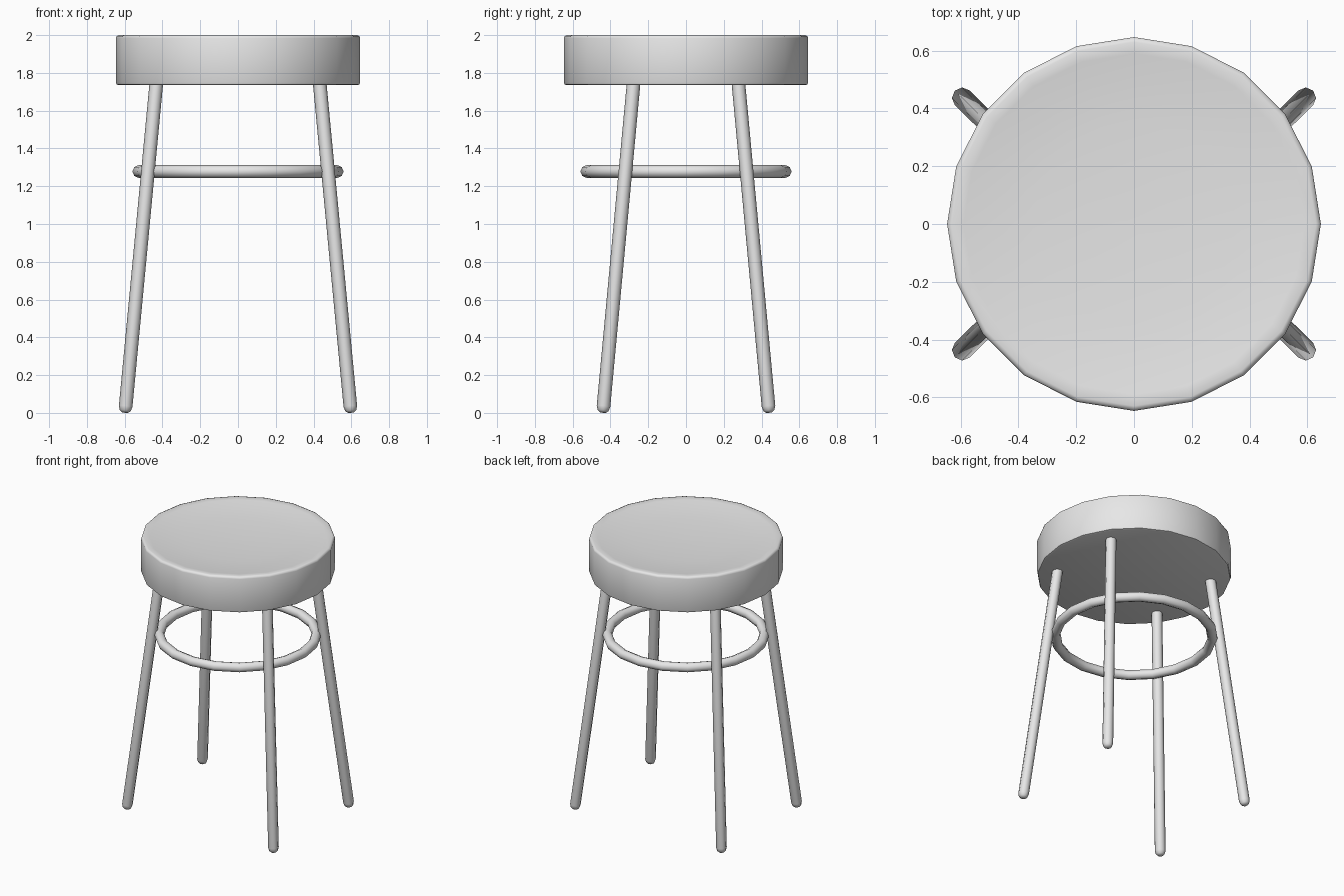
import bpy
from math import sin, cos, tau, radians
from mathutils import Vector

if "Cube" in bpy.data.objects:
    bpy.data.objects.remove(bpy.data.objects["Cube"], do_unlink=True)

grey = bpy.data.materials.new("light_grey")
grey.use_nodes = True
colour = (0.8, 0.8, 0.8, 1)
grey.diffuse_color = colour
grey.node_tree.nodes["Principled BSDF"].inputs["Base Color"].default_value = colour


def finish(obj, name, angle):
    obj.name = name
    obj.data.materials.clear()
    obj.data.materials.append(grey)
    bpy.ops.object.select_all(action="DESELECT")
    obj.select_set(True)
    bpy.context.view_layer.objects.active = obj
    bpy.ops.object.shade_smooth_by_angle(angle=radians(angle))


def lathe(name, profile, sides, angle=40):
    """Revolve (radius, height) points, listed bottom to top, around z."""
    verts, faces = [], []
    for r, z in profile:
        verts += [(r * cos(tau * i / sides), r * sin(tau * i / sides), z)
                  for i in range(sides)]
    for row in range(len(profile) - 1):
        a, b = row * sides, (row + 1) * sides
        for i in range(sides):
            j = (i + 1) % sides
            faces.append((a + i, a + j, b + j, b + i))
    faces.append(tuple(reversed(range(sides))))
    faces.append(tuple(range(len(verts) - sides, len(verts))))
    mesh = bpy.data.meshes.new(name)
    mesh.from_pydata(verts, [], faces)
    obj = bpy.data.objects.new(name, mesh)
    bpy.context.collection.objects.link(obj)
    finish(obj, name, angle)
    return obj


# Round cushion with softened rims and a shallow dished top
lathe("seat", [(0.632, 1.735), (0.643, 1.739), (0.647, 1.75), (0.647, 1.984),
               (0.643, 1.995), (0.63, 2.0), (0.59, 1.995), (0.5, 1.983),
               (0.35, 1.973), (0.18, 1.967), (0.03, 1.965)], 20, 50)

# Foot ring
bpy.ops.mesh.primitive_torus_add(major_radius=0.525, minor_radius=0.034,
                                 major_segments=20, minor_segments=8,
                                 location=(0, 0, 1.278))
finish(bpy.context.object, "foot_ring", 60)

# Four splayed legs with rounded feet
for sx, side in ((1, "left"), (-1, "right")):
    for sy, end in ((1, "back"), (-1, "front")):
        foot = Vector((sx * 0.598, sy * 0.44, 0.0))
        top = Vector((sx * 0.432, sy * 0.277, 1.75))
        axis = top - foot
        leg = lathe(f"{end}_{side}_leg",
                    [(0.016, 0.002), (0.029, 0.012), (0.036, 0.035),
                     (0.036, axis.length)], 8, 60)
        leg.location = foot
        leg.rotation_mode = "QUATERNION"
        leg.rotation_quaternion = axis.to_track_quat("Z", "Y")
